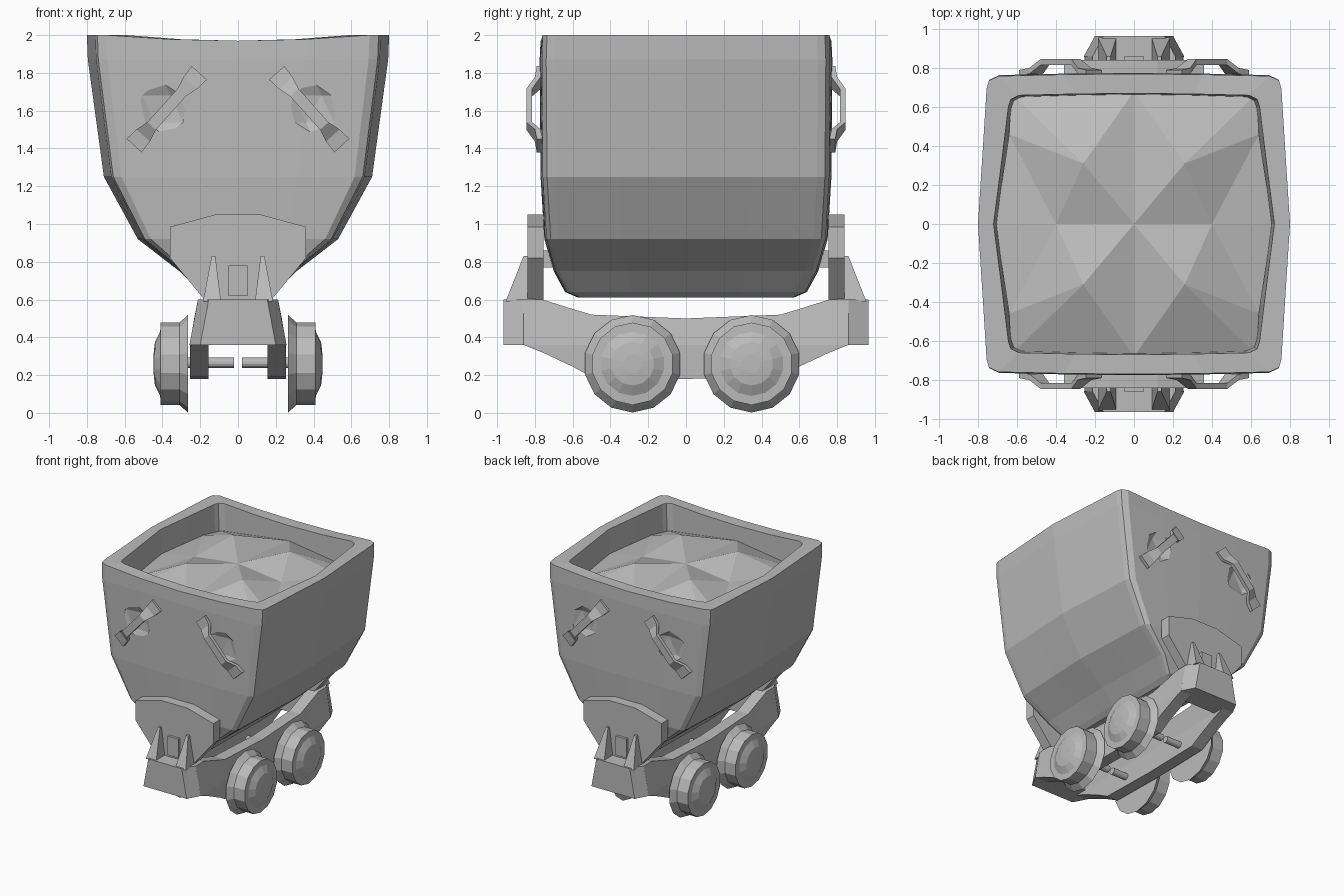
import bpy, bmesh, math

if "Cube" in bpy.data.objects:
    bpy.data.objects.remove(bpy.data.objects["Cube"])

grey = bpy.data.materials.new("plain_grey")
grey.diffuse_color = (0.5, 0.5, 0.5, 1)
grey.use_nodes = True
grey.node_tree.nodes["Principled BSDF"].inputs["Base Color"].default_value = grey.diffuse_color


def finish(name, bm):
    bmesh.ops.recalc_face_normals(bm, faces=bm.faces)
    me = bpy.data.meshes.new(name)
    bm.to_mesh(me)
    bm.free()
    me.materials.append(grey)
    ob = bpy.data.objects.new(name, me)
    bpy.context.collection.objects.link(ob)
    return ob


def loft(name, rings, mx=False, my=False):
    """Capped skin through equal-length rings, optionally mirrored in x and y."""
    bm = bmesh.new()
    for sx in ((1, -1) if mx else (1,)):
        for sy in ((1, -1) if my else (1,)):
            vs = [[bm.verts.new((x * sx, y * sy, z)) for x, y, z in r] for r in rings]
            n = len(vs[0])
            for a, b in zip(vs, vs[1:]):
                for i in range(n):
                    j = (i + 1) % n
                    bm.faces.new((a[i], a[j], b[j], b[i]))
            bm.faces.new(vs[0])
            bm.faces.new(vs[-1])
    return finish(name, bm)


def box_rings(x0, x1, y0, y1, z0, z1):
    return [[(x0, y0, z), (x1, y0, z), (x1, y1, z), (x0, y1, z)] for z in (z0, z1)]


# Tub: bulging rounded-square rings, up the outside and down the inside
quarter = [(1, 0), (.972, .45), (.945, .90), (.93, .955), (.87, .985), (.45, .995), (0, 1)]
plan = (quarter + [(-x, y) for x, y in quarter[-2::-1]]
        + [(-x, -y) for x, y in quarter[1:]] + [(x, -y) for x, y in quarter[-2:0:-1]])


def tub_ring(z, a, b, dip=0.0):
    return [(x * a, y * b, z - dip * max(0, 1 - (x / .87) ** 2) * (abs(y) > .97))
            for x, y in plan]


def hole_ring(z, a, b, dip=0.0):
    return [(x * a * (1 - .06 * abs(y)), y * b, p[2])
            for (x, y), p in zip(plan, tub_ring(z, a, b, dip))]


levels = [(.61, .16, .57), (.64, .20, .64), (.75, .31, .70), (.92, .53, .75),
          (1.25, .71, .77), (1.87, .795, .775)]
tub = loft("tub", [tub_ring(*l) for l in levels]
           + [tub_ring(2.0, .80, .77, .03), hole_ring(2.0, .72, .67, .03),
              hole_ring(1.72, .70, .66)])

# Shallow dents behind the grips
bm = bmesh.new()
for sx in (1, -1):
    for sy in (1, -1):
        made = bmesh.ops.create_icosphere(bm, subdivisions=1, radius=1)
        for v in made["verts"]:
            v.co = (sx * .40 + v.co.x * .15, sy * .785 + v.co.y * .05, 1.61 + v.co.z * .16)
cutter = finish("dent_cutter", bm)
cutter.hide_render = True
cutter.hide_set(True)
mod = tub.modifiers.new("dents", "BOOLEAN")
mod.operation = "DIFFERENCE"
mod.object = cutter

# Ore heap: one faceted quarter, mirrored
P = dict(C=(0, 0, 1.91), H=(.26, .31, 1.96), A=(0, .68, 1.84), B=(.64, .46, 1.80),
         D=(.40, 0, 1.86), E=(.71, 0, 1.80), F=(.63, .67, 1.76))
bm = bmesh.new()
for sx in (1, -1):
    for sy in (1, -1):
        v = {k: bm.verts.new((x * sx, y * sy, z)) for k, (x, y, z) in P.items()}
        for tri in ("CHA", "CDH", "DBH", "DEB", "HBF", "HFA"):
            bm.faces.new([v[k] for k in (tri if sx * sy < 0 else tri[::-1])])
bmesh.ops.remove_doubles(bm, verts=bm.verts, dist=1e-4)
bmesh.ops.recalc_face_normals(bm, faces=bm.faces)
if sum(f.normal.z for f in bm.faces) < 0:
    bmesh.ops.reverse_faces(bm, faces=bm.faces)
me = bpy.data.meshes.new("ore_heap")
bm.to_mesh(me)
bm.free()
me.materials.append(grey)
bpy.context.collection.objects.link(bpy.data.objects.new("ore_heap", me))

# Slanted grips, two on each end
rings = []
for t, y, w in [(0, .775, .054), (.14, .785, .048), (.27, .83, .030),
                (.73, .83, .030), (.86, .785, .048), (1, .775, .054)]:
    cx, cz = .205 + .345 * t, 1.80 - .385 * t
    rings.append([(cx + s * w * .74, y + d, cz + s * w * .67)
                  for s, d in ((-1, -.015), (1, -.015), (1, .015), (-1, .015))])
loft("grips", rings, True, True)

# Bracket plates, gussets and pins carrying the tub at each end
plate = [(-.17, .59), (.17, .59), (.36, .82), (.36, .985), (.12, 1.05),
         (-.12, 1.05), (-.36, .985), (-.36, .82)]
loft("bracket_plates", [[(x, y, z) for x, z in plate] for y in (.755, .84)], False, True)
loft("gussets", [[(.09, .80, .59), (.185, .80, .59), (.185, .955, .59), (.09, .955, .59)],
                 [(.12, .80, .83), (.14, .80, .83), (.14, .86, .83), (.12, .86, .83)]],
     True, True)
loft("pins", box_rings(-.05, .05, .70, .77, .77, .86), False, True)
loft("pin_heads", box_rings(-.05, .05, .83, .86, .62, .78), False, True)

# Chassis side rails: stations along y, leaning in above z = 0.36
half = [(0, .18, .50), (.50, .19, .52), (.60, .245, .55), (.76, .32, .60), (.86, .36, .60)]
stations = [(-y, a, b) for y, a, b in half[:0:-1]] + half
rings = []
for y, lo, hi in stations:
    top = .26 - .2 * (hi - .36)
    rings.append([(.155, y, lo), (.255, y, lo), (.255, y, .36), (top, y, hi),
                  (top - .10, y, hi), (.155, y, .36 + .001)])
loft("side_rails", rings, True)

# Tapered end blocks
rings = [[(-bx, y, .36), (bx, y, .36), (tx, y, .60), (-tx, y, .60)]
         for y, bx, tx in [(.76, .20, .16), (.86, .257, .212), (.965, .20, .155)]]
loft("end_blocks", rings, False, True)

# Flanged wheels and stub axles
SIDES = 14


def turned(name, profile, cy, cz=.26):
    rings = [[(x, cy + r * math.cos(2 * math.pi * i / SIDES + math.pi / 2),
               cz + r * math.sin(2 * math.pi * i / SIDES + math.pi / 2))
              for i in range(SIDES)] for x, r in profile]
    return loft(name, rings, True)


for label, cy in (("front", -.283), ("rear", .347)):
    turned(label + "_wheels", [(.265, .258), (.31, .218), (.41, .218), (.412, .17),
                               (.44, .115), (.447, .05)], cy)
    turned(label + "_axle_stubs", [(.02, .028), (.28, .028)], cy, .265)
